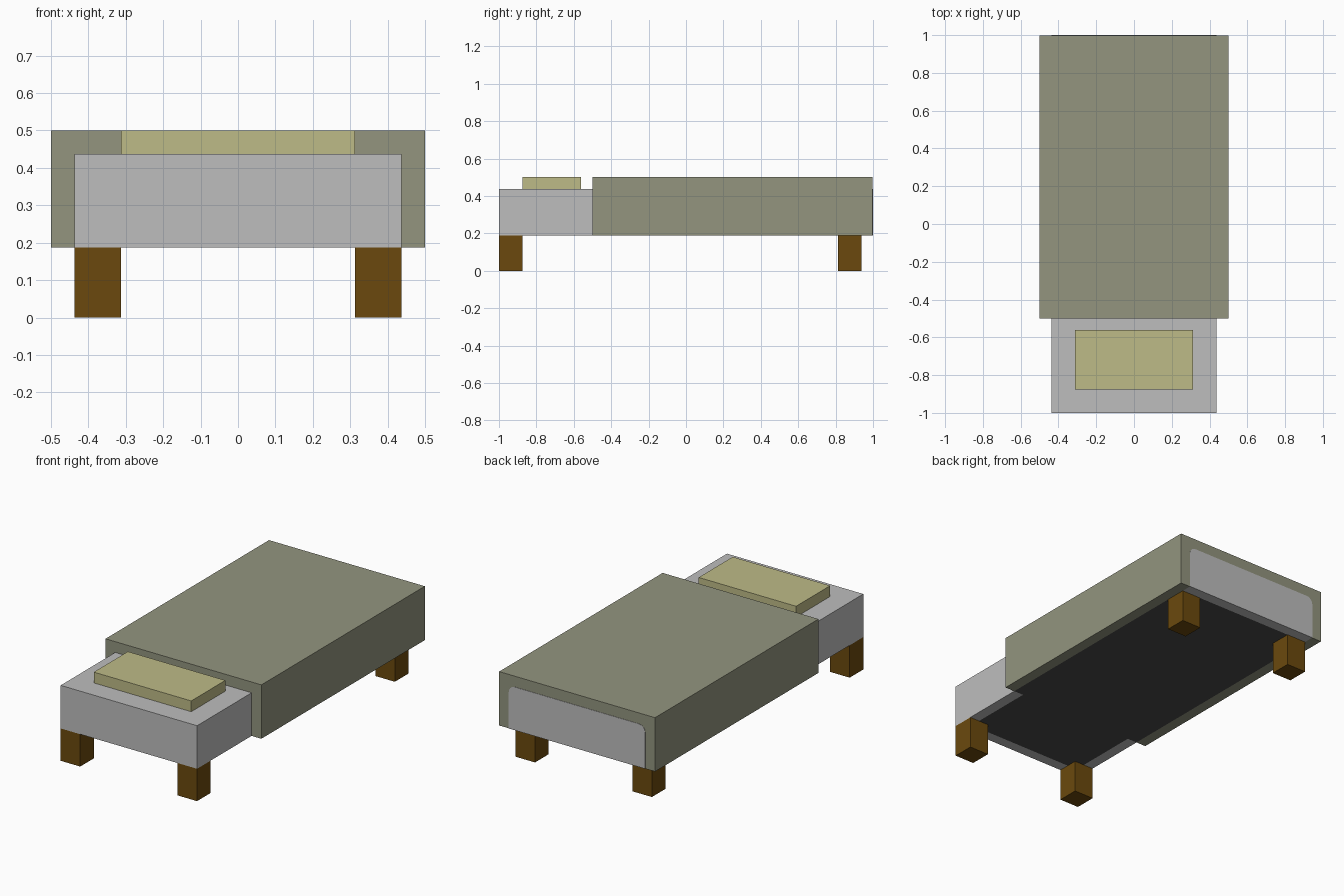
import bpy, bmesh, math
from mathutils import Vector

cube = bpy.data.objects.get("Cube")
if cube:
    bpy.data.objects.remove(cube, do_unlink=True)

U = 1 / 16  # layout module


def material(name, rgb):
    """Flat material from 0-255 display values."""
    lin = [((c / 255 + 0.055) / 1.055) ** 2.4 if c > 10 else c / 255 / 12.92 for c in rgb]
    m = bpy.data.materials.new(name)
    m.use_nodes = True
    m.diffuse_color = (*lin, 1)
    bsdf = m.node_tree.nodes["Principled BSDF"]
    bsdf.inputs["Base Color"].default_value = (*lin, 1)
    bsdf.inputs["Roughness"].default_value = 0.9
    return m


SHEET = material("grey sheet", (190, 190, 190))
GREEN = material("olive blanket", (147, 149, 127))
CREAM = material("cream pillow", (190, 187, 135))
WOOD = material("brown wood", (107, 73, 13))
DARK = material("dark underside", (75, 75, 75))


def finish(name, bm, mats):
    bmesh.ops.recalc_face_normals(bm, faces=bm.faces)
    me = bpy.data.meshes.new(name)
    bm.to_mesh(me)
    bm.free()
    for m in mats:
        me.materials.append(m)
    ob = bpy.data.objects.new(name, me)
    bpy.context.collection.objects.link(ob)
    return ob


def box(name, lo, hi, mats, cuts=(), rule=None):
    """Box between two corners, sliced at (axis, position) cuts, coloured by a rule."""
    lo, hi = Vector(lo), Vector(hi)
    bm = bmesh.new()
    bmesh.ops.create_cube(bm, size=1)
    for v in bm.verts:
        v.co = Vector([(lo[i] + hi[i]) / 2 + v.co[i] * (hi[i] - lo[i]) for i in range(3)])
    for axis, pos in cuts:
        co, no = Vector((0, 0, 0)), Vector((0, 0, 0))
        co[axis], no[axis] = pos, 1
        bmesh.ops.bisect_plane(bm, geom=bm.verts[:] + bm.edges[:] + bm.faces[:],
                               plane_co=co, plane_no=no)
    bm.normal_update()
    if rule:
        for f in bm.faces:
            f.material_index = rule(f.calc_center_median(), f.normal)
    return finish(name, bm, mats)


# Mattress head end: grey, with a dark underside inside a grey border
def mattress_rule(c, n):
    return 1 if n.z < -0.5 and abs(c.x) < 6 * U and c.y > -15 * U else 0


box("mattress", (-7 * U, -1, 3 * U), (7 * U, -0.5, 7 * U), [SHEET, DARK],
    [(0, -6 * U), (0, 6 * U), (1, -15 * U)], mattress_rule)


# Blanket: olive, with the dark underside and a grey strip at the foot
def blanket_rule(c, n):
    if n.z > -0.5 or abs(c.x) > 7 * U:
        return 0
    return 2 if c.y > 15 * U else 1


PLATE = 0.002
box("blanket", (-8 * U, -0.5, 3 * U), (8 * U, 1 - PLATE, 8 * U), [GREEN, DARK, SHEET],
    [(0, -7 * U), (0, 7 * U), (1, 15 * U)], blanket_rule)

# Grey foot panel with rounded upper corners
r, w, top, bottom = 0.04, 7 * U, 7 * U, 3 * U
right = [(w - r + r * math.cos(a), top - r + r * math.sin(a))
         for a in (math.radians(15 * i) for i in range(7))]
outline = [(w, bottom)] + right + [(-x, z) for x, z in reversed(right)] + [(-w, bottom)]
bm = bmesh.new()
face = bm.faces.new([bm.verts.new((x, 1 - PLATE, z)) for x, z in outline])
ext = bmesh.ops.extrude_face_region(bm, geom=[face])
bmesh.ops.translate(bm, vec=(0, PLATE, 0),
                    verts=[g for g in ext["geom"] if isinstance(g, bmesh.types.BMVert)])
finish("foot_panel", bm, [SHEET])

# Pillow
box("pillow", (-5 * U, -14 * U, 7 * U), (5 * U, -9 * U, 8 * U), [CREAM])

# Legs
for end, y in (("front", -16 * U), ("back", 13 * U)):
    for side, x in (("left", 5 * U), ("right", -7 * U)):
        box(f"{end}_{side}_leg", (x, y, 0), (x + 2 * U, y + 2 * U, 3 * U), [WOOD])
